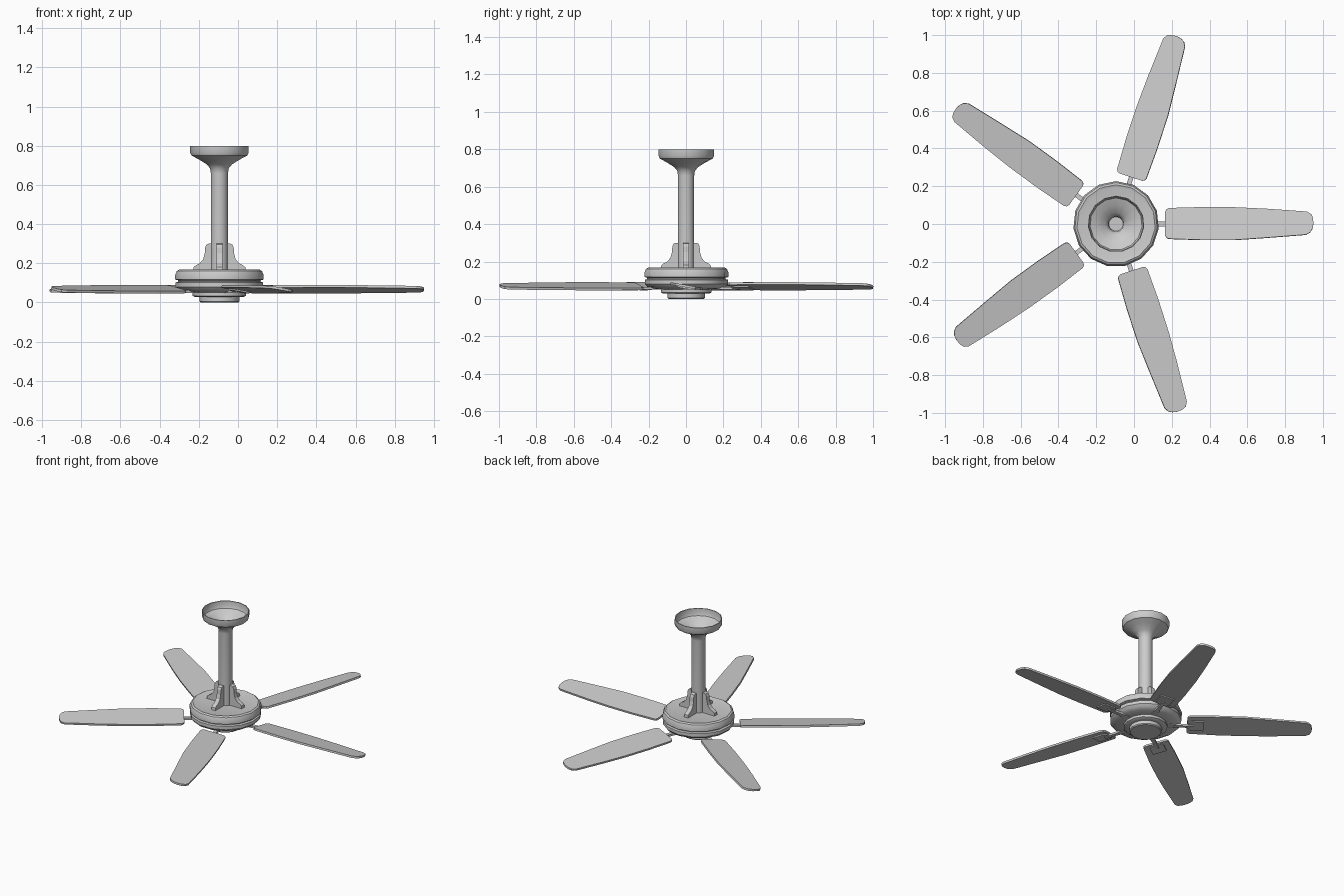
import bpy, bmesh, math
from mathutils import Matrix, Vector

if "Cube" in bpy.data.objects:
    bpy.data.objects.remove(bpy.data.objects["Cube"])

CX = -0.095          # fan axis
SIDES = 15           # segments around the axis
PITCH = math.radians(-10)

grey = bpy.data.materials.new("light_grey")
grey.diffuse_color = (0.6, 0.6, 0.6, 1)
grey.use_nodes = True
grey.node_tree.nodes["Principled BSDF"].inputs["Base Color"].default_value = grey.diffuse_color


def finish(bm, name, smooth=False):
    bmesh.ops.recalc_face_normals(bm, faces=bm.faces[:])
    me = bpy.data.meshes.new(name)
    bm.to_mesh(me)
    bm.free()
    me.materials.append(grey)
    ob = bpy.data.objects.new(name, me)
    bpy.context.collection.objects.link(ob)
    if smooth:
        bpy.ops.object.select_all(action='DESELECT')
        ob.select_set(True)
        bpy.context.view_layer.objects.active = ob
        bpy.ops.object.shade_smooth_by_angle(angle=math.radians(35))
    return ob


def lathe(name, profile):
    """Revolve (radius, z) points; radius 0 ends close the solid."""
    bm = bmesh.new()
    rings = []
    for r, z in profile:
        if r == 0:
            rings.append([bm.verts.new((CX, 0, z))] * SIDES)
        else:
            rings.append([bm.verts.new((
                CX + r * math.cos(math.pi / 2 + math.tau * i / SIDES),
                r * math.sin(math.pi / 2 + math.tau * i / SIDES), z))
                for i in range(SIDES)])
    for a, b in zip(rings, rings[1:]):
        for i in range(SIDES):
            j = (i + 1) % SIDES
            quad = list(dict.fromkeys((a[i], a[j], b[j], b[i])))
            bm.faces.new(quad)
    return finish(bm, name, smooth=True)


def slab(name, outline, thickness, matrix):
    """Extrude a flat (x, y) outline, centred on z = 0, then place it."""
    bm = bmesh.new()
    face = bm.faces.new([bm.verts.new((x, y, -thickness / 2)) for x, y in outline])
    new = bmesh.ops.extrude_face_region(bm, geom=[face])["geom"]
    bmesh.ops.translate(bm, vec=(0, 0, thickness),
                        verts=[v for v in new if isinstance(v, bmesh.types.BMVert)])
    bm.transform(matrix)
    return finish(bm, name)


# Ceiling canopy (open bowl) with its flared neck and the down rod
lathe("canopy_and_rod", [
    (0, 0.66), (0.038, 0.66), (0.042, 0.69), (0.058, 0.71), (0.1, 0.737),
    (0.138, 0.752), (0.144, 0.765), (0.145, 0.8), (0.15, 0.8), (0.15, 0.765),
    (0.143, 0.75), (0.105, 0.73), (0.065, 0.705), (0.048, 0.685),
    (0.044, 0.66), (0.044, 0.16), (0, 0.16)])

# Motor housing with a groove around its waist
lathe("motor_housing", [
    (0, 0.162), (0.19, 0.162), (0.208, 0.167), (0.219, 0.16), (0.227, 0.14),
    (0.227, 0.117), (0.212, 0.113), (0.212, 0.106), (0.225, 0.102),
    (0.225, 0.08), (0.212, 0.065), (0.19, 0.055), (0.135, 0.05), (0, 0.05)])

# Stepped hub below the motor
lathe("lower_hub", [
    (0, 0.055), (0.137, 0.055), (0.137, 0.034), (0.125, 0.028),
    (0.102, 0.028), (0.102, 0.006), (0.096, 0), (0, 0)])

# Four upright fins bracing the rod
fin = [(0.02, 0.155), (0.135, 0.155), (0.132, 0.18), (0.12, 0.19), (0.1, 0.2),
       (0.083, 0.22), (0.075, 0.25), (0.073, 0.28), (0.066, 0.295),
       (0.055, 0.3), (0.02, 0.3)]
axis = Matrix.Translation((CX, 0, 0))
for i in range(4):
    turn = Matrix.Rotation(math.pi / 2 * i, 4, 'Z')
    slab(f"rod_fin_{i + 1}", fin, 0.03, axis @ turn @ Matrix.Rotation(math.pi / 2, 4, 'X'))

# Five pitched blades, each with an arm and a mounting plate
blade = [(0.26, -0.06), (0.266, -0.073), (0.28, -0.08), (0.45, -0.086), (0.63, -0.086),
         (0.8, -0.074), (1.005, -0.058), (1.028, -0.045), (1.04, -0.025),
         (1.045, 0.0), (1.043, 0.03), (1.034, 0.052), (1.01, 0.066),
         (0.8, 0.081), (0.63, 0.089), (0.45, 0.09), (0.28, 0.085),
         (0.266, 0.078), (0.26, 0.064)]
plate = [(0.265, -0.025), (0.285, -0.045), (0.365, -0.045),
         (0.365, 0.045), (0.285, 0.045), (0.265, 0.025)]
arm = [(0.15, -0.022), (0.215, -0.012), (0.3, -0.012),
       (0.3, 0.012), (0.215, 0.012), (0.15, 0.022)]
for i in range(5):
    turn = axis @ Matrix.Rotation(math.tau / 5 * i, 4, 'Z')
    tilt = Matrix.Rotation(PITCH, 4, 'X')
    slab(f"blade_{i + 1}", blade, 0.013, turn @ Matrix.Translation((0, 0, 0.068)) @ tilt)
    slab(f"blade_plate_{i + 1}", plate, 0.008, turn @ Matrix.Translation((0, 0, 0.058)) @ tilt)
    slab(f"blade_arm_{i + 1}", arm, 0.014, turn @ Matrix.Translation((0, 0, 0.056)))
